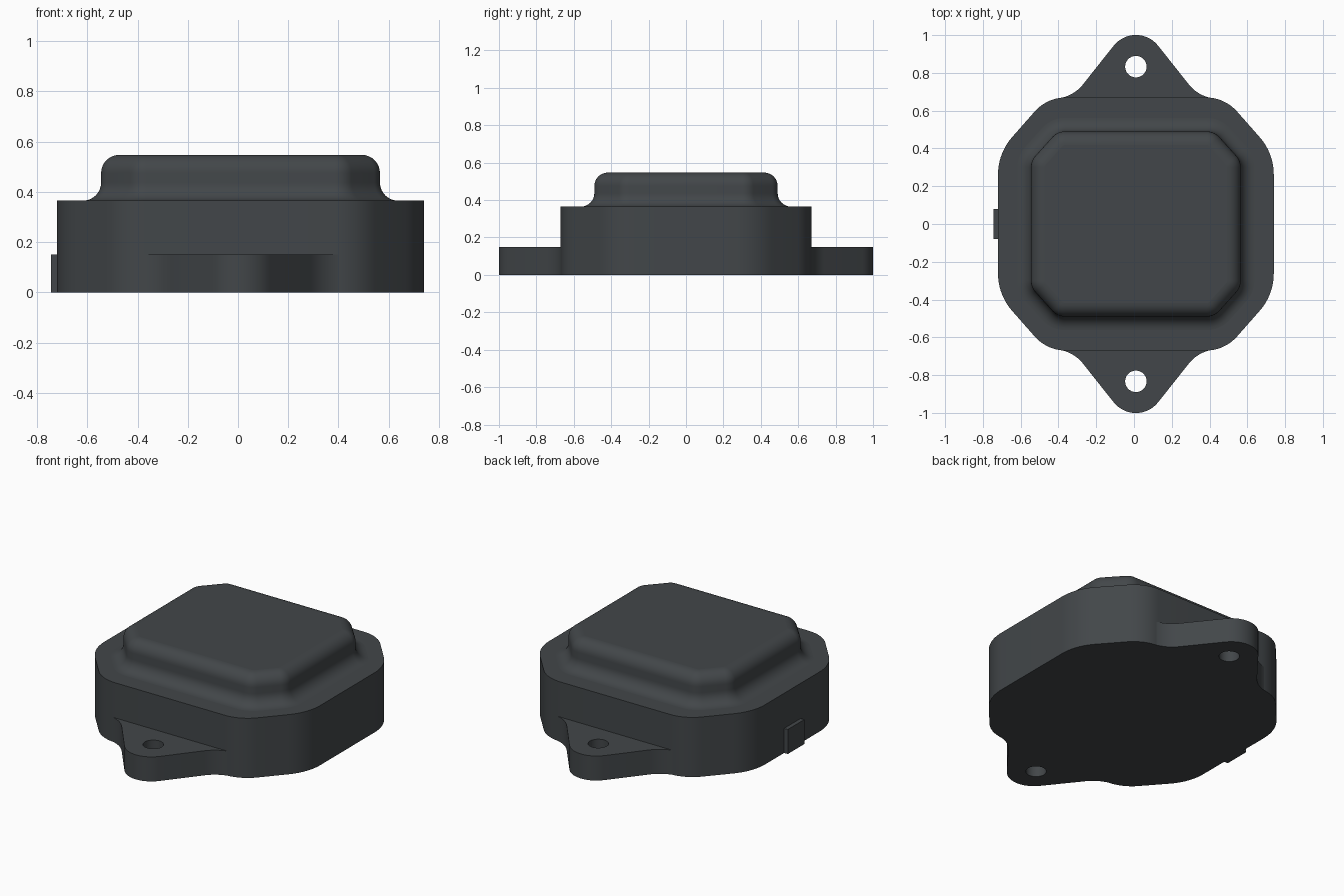
import bpy, bmesh
from math import sin, cos, tan, pi, radians
from mathutils import Vector

cube = bpy.data.objects.get("Cube")
if cube:
    bpy.data.objects.remove(cube, do_unlink=True)

CX = 0.01          # housing centre; the side tab balances it
BODY_TOP = 0.365
FLANGE_TOP = 0.15

plastic = bpy.data.materials.new("charcoal_plastic")
COLOUR = (0.055, 0.062, 0.067, 1)
plastic.diffuse_color = COLOUR
plastic.use_nodes = True
plastic.node_tree.nodes["Principled BSDF"].inputs["Base Color"].default_value = COLOUR


def fillet(corners, steps=10):
    """Round (x, y, radius) corners; return (point, outward normal) pairs."""
    result = []
    for i, (x, y, r) in enumerate(corners):
        p = Vector((x, y))
        if r == 0:
            result.append((p, Vector((0, 0))))
            continue
        u = (Vector(corners[i - 1][:2]) - p).normalized()
        v = (Vector(corners[(i + 1) % len(corners)][:2]) - p).normalized()
        half = u.angle(v) / 2
        centre = p + (u + v).normalized() * r / sin(half)
        start = (p + u * r / tan(half) - centre).normalized()
        end = (p + v * r / tan(half) - centre).normalized()
        for k in range(steps + 1):
            n = start.slerp(end, k / steps)
            result.append((centre + n * r, n))
    return result


def octagon(x1, y1, x2, y2, r1, r2):
    """Rectangle with cut, rounded corners."""
    a, b = (x1, y1, r1), (x2, y2, r2)
    flip = lambda c, sx, sy: (c[0] * sx, c[1] * sy, c[2])
    return fillet([a, b, flip(b, -1, 1), flip(a, -1, 1),
                   flip(a, -1, -1), flip(b, -1, -1), flip(b, 1, -1), flip(a, 1, -1)])


def finish(bm, name, flat_caps=True):
    bmesh.ops.recalc_face_normals(bm, faces=bm.faces)
    mesh = bpy.data.meshes.new(name)
    bm.to_mesh(mesh)
    bm.free()
    obj = bpy.data.objects.new(name, mesh)
    bpy.context.collection.objects.link(obj)
    mesh.materials.append(plastic)
    bpy.ops.object.select_all(action='DESELECT')
    obj.select_set(True)
    bpy.context.view_layer.objects.active = obj
    bpy.ops.object.shade_smooth_by_angle(angle=radians(35))
    if flat_caps:
        for face in mesh.polygons:
            if abs(face.normal.z) > 0.999:
                face.use_smooth = False
    return obj


def loft(name, outline, profile, bottom=True):
    """Stack copies of an outline, each offset outward and lifted by the profile."""
    bm = bmesh.new()
    rings = []
    for offset, z in profile:
        pts = [p + n * offset for p, n in outline]
        rings.append([bm.verts.new((p.x + CX, p.y, z)) for p in pts])
    for low, high in zip(rings, rings[1:]):
        for i in range(len(low)):
            bm.faces.new((low[i - 1], low[i], high[i], high[i - 1]))
    bm.faces.new(rings[-1])
    if bottom:
        bm.faces.new(rings[0][::-1])
    return finish(bm, name)


# Main housing
loft("housing", octagon(0.73, 0.375, 0.47, 0.67, 0.3, 0.22),
     [(0, 0), (0, BODY_TOP)])

# Raised cover: concave foot, short wall, rounded top edge
R = 0.072
TOP = 0.547
STEPS = 8
arc = [k * pi / 2 / STEPS for k in range(STEPS + 1)]
foot = [(R - R * sin(a), BODY_TOP + R - R * cos(a)) for a in arc]
crown = [(R * cos(a) - R, TOP - R + R * sin(a)) for a in arc]
loft("cover", octagon(0.555, 0.335, 0.415, 0.49, 0.09, 0.09), foot + crown, bottom=False)


# Mounting ears, each with a through hole
def mounting_ear(name, side):
    half = [(0.41, 0.6, 0), (0.41, 0.665, 0), (0.327, 0.68, 0.2)]
    tip = [(0, 1.092, 0.15)]
    mirrored = [(-x, y, r) for x, y, r in reversed(half)]
    outer = [p for p, n in fillet(half + tip + mirrored, 14)]
    hole = [Vector((0.057 * cos(k * pi / 16), 0.833 + 0.057 * sin(k * pi / 16)))
            for k in range(32)]
    bm = bmesh.new()
    edges = []
    for loop in (outer, hole):
        verts = [bm.verts.new((p.x + CX, p.y * side, 0)) for p in loop]
        edges += [bm.edges.new((verts[i - 1], verts[i])) for i in range(len(verts))]
    bmesh.ops.triangle_fill(bm, edges=edges, use_beauty=True)
    extruded = bmesh.ops.extrude_face_region(bm, geom=bm.faces[:], use_keep_orig=True)
    moved = [g for g in extruded["geom"] if isinstance(g, bmesh.types.BMVert)]
    bmesh.ops.translate(bm, verts=moved, vec=(0, 0, FLANGE_TOP))
    return finish(bm, name)


mounting_ear("front_ear", -1)
mounting_ear("back_ear", 1)

# Small locating tab on the side
bm = bmesh.new()
bmesh.ops.create_cube(bm, size=1)
bmesh.ops.scale(bm, verts=bm.verts, vec=(0.065, 0.16, FLANGE_TOP))
bmesh.ops.translate(bm, verts=bm.verts, vec=(-0.7125, 0, FLANGE_TOP / 2))
finish(bm, "side_tab")
